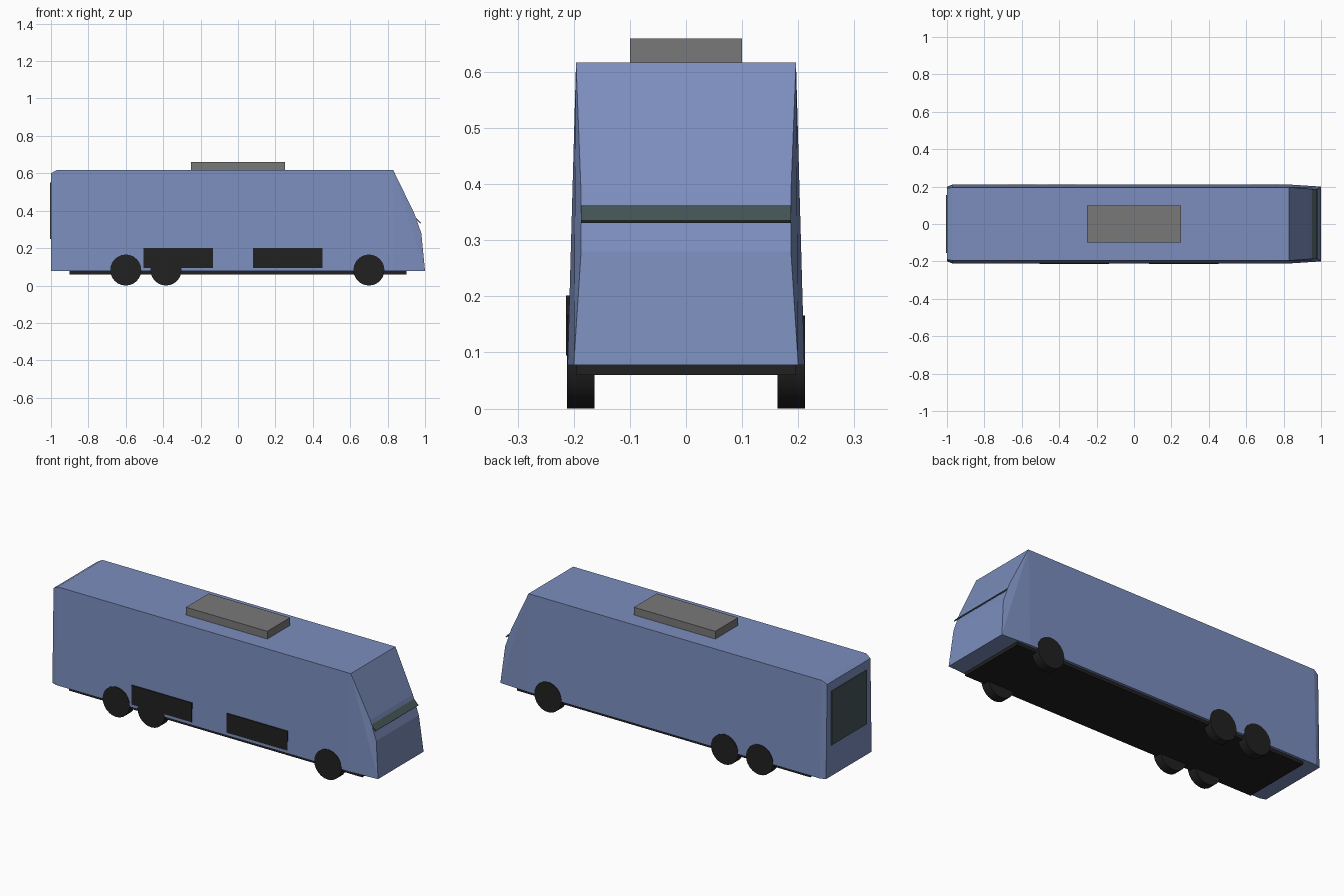
import bpy, bmesh, math
from mathutils import Vector

if "Cube" in bpy.data.objects:
    bpy.data.objects.remove(bpy.data.objects["Cube"])


def material(name, color):
    m = bpy.data.materials.new(name)
    m.diffuse_color = (*color, 1)
    m.use_nodes = True
    m.node_tree.nodes["Principled BSDF"].inputs["Base Color"].default_value = m.diffuse_color
    return m


BLUE = material("blue paint", (0.20, 0.27, 0.51))
GLASS = material("dark glass", (0.06, 0.09, 0.095))
BLACK = material("black rubber", (0.015, 0.015, 0.015))
GREY = material("grey metal", (0.19, 0.19, 0.19))


def finish(name, bm, mat):
    bmesh.ops.recalc_face_normals(bm, faces=bm.faces)
    mesh = bpy.data.meshes.new(name)
    bm.to_mesh(mesh)
    bm.free()
    mesh.materials.append(mat)
    obj = bpy.data.objects.new(name, mesh)
    bpy.context.collection.objects.link(obj)
    return obj


def box(name, lo, hi, mat):
    bm = bmesh.new()
    bmesh.ops.create_cube(bm, size=1)
    for v in bm.verts:
        v.co = Vector([(a + b) / 2 + c * (b - a) for a, b, c in zip(lo, hi, v.co)])
    return finish(name, bm, mat)


def hull(name, points, mat):
    """Convex solid from points mirrored across the centre plane."""
    bm = bmesh.new()
    for x, y, z in points:
        for s in (-1, 1):
            bm.verts.new((x, s * y, z))
    bmesh.ops.convex_hull(bm, input=bm.verts)
    bmesh.ops.dissolve_limit(bm, angle_limit=math.radians(0.5),
                             verts=bm.verts, edges=bm.edges)
    return finish(name, bm, mat)


# Body shell: tapered nose, sides leaning inward, chamfered tail
hull("body", [
    (-1, 0.20, 0.078), (-1, 0.19, 0.60),
    (-0.97, 0.211, 0.078), (-0.97, 0.196, 0.617),
    (0.83, 0.211, 0.078), (0.83, 0.196, 0.617),
    (0.943, 0.187, 0.385), (0.98, 0.187, 0.28),
    (0.995, 0.187, 0.11), (1.0, 0.20, 0.078)], BLUE)

# Windscreen strip, a thin plate standing slightly proud of the nose
hull("windscreen", [
    (0.942, 0.187, 0.372), (0.978, 0.187, 0.335),
    (0.938, 0.187, 0.368), (0.974, 0.187, 0.331)], GLASS)

# Rear window
box("rear_window", (-1.004, -0.155, 0.25), (-0.995, 0.155, 0.55), GLASS)

# Underside and roof unit
box("chassis", (-0.9, -0.196, 0.06), (0.9, 0.196, 0.08), BLACK)
box("roof_air_unit", (-0.25, -0.1, 0.61), (0.25, 0.1, 0.66), GREY)

# Luggage hatches on the front side
for i, (x0, x1) in enumerate(((-0.505, -0.135), (0.08, 0.452))):
    box(f"luggage_hatch_{i + 1}", (x0, -0.2135, 0.095), (x1, -0.205, 0.202), BLACK)

# Wheels, one front axle and two rear axles
for axle, x in (("front", 0.7), ("middle", -0.385), ("rear", -0.6)):
    for side, s in (("left", 1), ("right", -1)):
        bm = bmesh.new()
        bmesh.ops.create_cone(bm, cap_ends=True, segments=24,
                              radius1=0.083, radius2=0.083, depth=0.049)
        for v in bm.verts:
            v.co = Vector((x + v.co.x, s * 0.188 + v.co.z, 0.083 + v.co.y))
        wheel = finish(f"{axle}_{side}_wheel", bm, BLACK)
        for p in wheel.data.polygons:
            p.use_smooth = len(p.vertices) == 4
        for e in wheel.data.edges:
            a, b = (wheel.data.vertices[i].co.y for i in e.vertices)
            e.use_edge_sharp = abs(a - b) < 0.001
